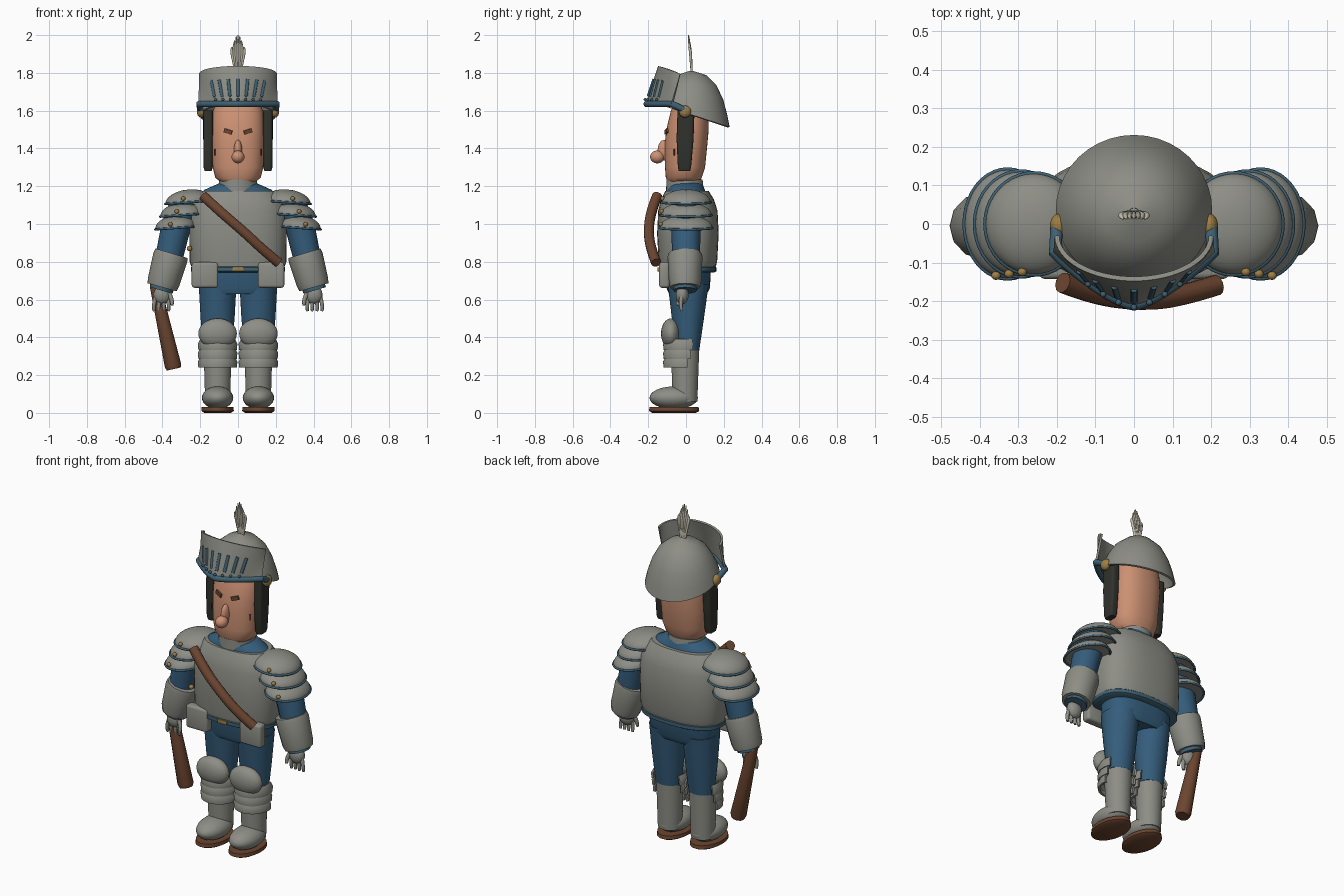
import bpy, bmesh
from math import sin, cos, pi, radians
from mathutils import Vector

if "Cube" in bpy.data.objects:
    bpy.data.objects.remove(bpy.data.objects["Cube"], do_unlink=True)


def material(name, *rgb):
    m = bpy.data.materials.new(name)
    m.use_nodes = True
    m.diffuse_color = (*rgb, 1)
    m.node_tree.nodes["Principled BSDF"].inputs["Base Color"].default_value = (*rgb, 1)
    return m


STEEL = material("steel grey", .27, .27, .24)
BLUE = material("cloth blue", .035, .11, .2)
TEAL = material("trim teal", .05, .12, .17)
BROWN = material("wood brown", .15, .06, .03)
SKIN = material("skin", .6, .28, .17)
HAIR = material("dark hair", .03, .032, .025)
GOLD = material("brass", .35, .21, .06)
CREAM = material("plume cream", .55, .52, .42)


def finish(o, mat, angle=40):
    o.data.materials.append(mat)
    bpy.ops.object.select_all(action='DESELECT')
    bpy.context.view_layer.objects.active = o
    o.select_set(True)
    bpy.ops.object.convert(target='MESH')
    bpy.ops.object.shade_smooth_by_angle(angle=radians(angle))
    return o


def add(name, data):
    o = bpy.data.objects.new(name, data)
    bpy.context.collection.objects.link(o)
    return o


def skin_rows(name, rows, mat, loop=True, caps=True, thick=0):
    """Join rows of points into a surface, capped or given a thickness."""
    bm = bmesh.new()
    vs = [[bm.verts.new(p) for p in row] for row in rows]
    n = len(rows[0])
    for a, b in zip(vs, vs[1:]):
        for i in range(n if loop else n - 1):
            j = (i + 1) % n
            bm.faces.new((a[i], a[j], b[j], b[i]))
    if caps:
        bm.faces.new(vs[0][::-1])
        bm.faces.new(vs[-1])
    bmesh.ops.recalc_face_normals(bm, faces=bm.faces)
    me = bpy.data.meshes.new(name)
    bm.to_mesh(me)
    bm.free()
    o = add(name, me)
    if thick:
        mod = o.modifiers.new("thickness", 'SOLIDIFY')
        mod.thickness = thick
        mod.offset = 0
    return finish(o, mat)


def loft(name, rings, mat, cx=0, power=2, arc=(0, 360), n=40, tilt=0, **kw):
    """Rings are (z, rx, ry, cy) with an optional own forward tilt."""
    full = arc == (0, 360)
    rows = []
    for z, rx, ry, cy, *t in rings:
        slope = t[0] if t else tilt
        row = []
        for i in range(n if full else n + 1):
            a = radians(arc[0] + (arc[1] - arc[0]) * i / n)
            c, s = cos(a), sin(a)
            x = rx * abs(c) ** (2 / power) * (1 if c > 0 else -1)
            y = ry * abs(s) ** (2 / power) * (1 if s > 0 else -1)
            row.append((cx + x, cy + y, z + slope * y))
        rows.append(row)
    return skin_rows(name, rows, mat, loop=full, **kw)


def ball(name, loc, r, mat):
    bpy.ops.mesh.primitive_uv_sphere_add(segments=28, ring_count=16, location=loc)
    o = bpy.context.object
    o.name, o.scale = name, r
    return finish(o, mat)


def box(name, loc, size, mat, rot=(0, 0, 0), bevel=0):
    bpy.ops.mesh.primitive_cube_add(size=1, location=loc, rotation=rot)
    o = bpy.context.object
    o.name, o.scale = name, size
    bpy.ops.object.transform_apply(location=False, rotation=False)
    if bevel:
        m = o.modifiers.new("bevel", 'BEVEL')
        m.width, m.segments = bevel, 3
    return finish(o, mat)


def tube(name, pts, radius, mat, sizes=None, smooth=False, cyclic=False):
    cu = bpy.data.curves.new(name, 'CURVE')
    cu.dimensions = '3D'
    cu.bevel_depth, cu.bevel_resolution, cu.use_fill_caps = radius, 4, True
    sp = cu.splines.new('NURBS' if smooth else 'POLY')
    sp.points.add(len(pts) - 1)
    for i, p in enumerate(pts):
        sp.points[i].co = (*p, 1)
        sp.points[i].radius = sizes[i] if sizes else 1
    sp.use_cyclic_u = cyclic
    if smooth:
        sp.order_u, sp.use_endpoint_u = 3, True
    return finish(add(name, cu), mat)


# Torso, shirt and belt
loft("pelvis", [(.63, .19, .1, .01), (.66, .2, .115, .012), (.78, .205, .12, .012)], BLUE, power=2.6)
loft("cuirass", [(.77, .245, .148, .008), (.8, .256, .155, .01), (.95, .258, .163, .01),
                 (1.07, .255, .157, .01), (1.13, .235, .14, .008), (1.175, .195, .115, .005)],
     STEEL, power=2.5)
loft("shirt_neck", [(1.13, .215, .11, .005), (1.18, .18, .1, 0), (1.22, .09, .085, 0)], BLUE)
loft("collar", [(1.17, .103, .1, -.005), (1.235, .1, .096, -.008)], STEEL)
loft("belt", [(.742, .236, .14, .008), (.75, .25, .153, .008), (.77, .25, .153, .008), (.778, .24, .145, .008)],
     TEAL, power=2.5)
box("buckle", (0, -.146, .76), (.06, .012, .022), GOLD, bevel=.003)
ball("side_stud", (-.257, -.07, .87), (.014, .014, .014), GOLD)
tube("chest_strap", [(-.185, -.152, 1.15), (-.1, -.185, 1.07), (.03, -.2, .96), (.13, -.185, .865),
                     (.215, -.158, .795)], .027, BROWN, smooth=True)

# Limbs and limb armour
for s, side in ((1, "left"), (-1, "right")):
    lx = s * .108
    loft(side + "_leg", [(.33, .074, .06, .01), (.5, .09, .085, .01), (.68, .1, .108, .012)], BLUE, cx=lx)
    loft(side + "_boot_shaft", [(.06, .066, .065, -.005), (.2, .07, .07, -.005), (.36, .075, .076, -.005)],
         STEEL, cx=lx)
    ball(side + "_boot", (lx, -.065, .08), (.083, .128, .06), STEEL)
    loft(side + "_sole", [(0, .07, .115, -.063), (.01, .086, .133, -.063), (.03, .084, .13, -.063)],
         BROWN, cx=lx)
    ball(side + "_knee_cap", (lx, -.08, .42), (.102, .052, .08), STEEL)
    for k in range(3):
        z = .24 + k * .047
        loft(f"{side}_shin_plate_{k}", [(z, .096, .102, -.01), (z + .03, .099, .106, -.01), (z + .055, .086, .09, -.01)],
             STEEL, cx=lx, arc=(170 - k * 8, 370 + k * 8), caps=False, thick=.012)
    box(side + "_hip_plate", (s * .175, -.115, .73), (.14, .055, .135), STEEL, bevel=.014)

    # Arm, gauntlet and hand
    tube(side + "_arm", [(s * .275, 0, 1.12), (s * .33, 0, .98), (s * .37, 0, .8)], .08, BLUE, sizes=(1, .98, .9))
    tube(side + "_gauntlet", [(s * .352, -.005, .845), (s * .358, -.005, .825), (s * .395, -.005, .69),
                              (s * .402, -.005, .665)], .09, STEEL, sizes=(.98, 1.03, .95, .88))
    tube(side + "_cuff_trim", [(s * .398, -.005, .675), (s * .406, -.005, .648)], .062, TEAL)
    ball(side + "_palm", (s * .402, -.02, .625), (.045, .034, .05), STEEL)
    for f in range(4):
        x = .373 + f * .02
        tube(f"{side}_finger_{f}", [(s * x, -.022, .62), (s * (x + .008 * (f - 1)), -.032, .575),
                                    (s * (x + .006 * (f - 1)), -.022, .54)], .011, STEEL, sizes=(1, 1, .7), smooth=True)
    tube(side + "_thumb", [(s * .37, -.03, .64), (s * .345, -.04, .6), (s * .35, -.045, .57)], .012,
         STEEL, sizes=(1, 1, .7), smooth=True)

    # Shoulder plates, each with a rim and a stud
    for k in range(3):
        cx, rx, ry, z = .26 + k * .034, .125 - k * .007, .131 + k * .005, 1.115 - k * .068
        rings = [(z + .068 * sin(t), s * rx * cos(t), ry * cos(t), 0) for t in [i * pi / 18 for i in range(9)]]
        plate = loft(f"{side}_shoulder_plate_{k}", rings, STEEL, cx=s * cx)
        rim = tube(f"{side}_shoulder_rim_{k}", [(s * cx + rx * cos(a), ry * sin(a), z)
                   for a in [i * pi / 20 for i in range(40)]], .006, TEAL, cyclic=True)
        for o in (plate, rim):
            for v in o.data.vertices:
                v.co.z -= .07 * (s * v.co.x - cx)
        ball(f"{side}_shoulder_stud_{k}", (s * (cx + .03), -ry * .95, z + .02), (.012, .011, .012), GOLD)

    # Face details, hair and visor hinge
    box(side + "_eye", (s * .053, -.104, 1.49), (.044, .009, .022), BROWN,
        rot=(0, s * radians(-18), s * radians(16)))
    box(side + "_cheek_mark", (s * .122, -.062, 1.38), (.009, .009, .035), BROWN, rot=(0, 0, s * radians(40)))
    loft(side + "_hair", [(1.28, .018, .03, -.008), (1.3, .024, .035, -.008), (1.45, .026, .045, -.005),
                          (1.6, .026, .045, 0)], HAIR, cx=s * .158, power=4)
    ball(side + "_hinge", (s * .195, -.005, 1.595), (.023, .032, .032), GOLD)

# Head and nose
loft("head", [(1.225, .095, .085, -.012), (1.245, .12, .095, -.012), (1.3, .134, .106, -.005), (1.42, .139, .113, 0),
              (1.5, .14, .112, .008), (1.6, .132, .098, .018), (1.68, .1, .07, .03)], SKIN, power=2.3)
ball("nose_bridge", (0, -.115, 1.39), (.022, .035, .055), SKIN)
ball("nose_tip", (0, -.152, 1.355), (.034, .038, .034), SKIN)

# Helmet bowl
loft("helmet", [(1.575, .197, .19, .035, -.33), (1.62, .185, .178, .035, -.26), (1.68, .162, .157, .035, -.16),
                (1.74, .127, .124, .033, -.08), (1.783, .076, .075, .03, 0), (1.803, .012, .012, .028, 0)],
     STEEL, caps=False, thick=.012)
ball("helmet_crown", (0, .028, 1.798), (.02, .02, .012), STEEL)


# Raised visor: pointed lower edge blended to a round upper edge
def visor_point(t, u):
    low = Vector((.205 * t, -.208 + .135 * abs(t) ** 1.4, 1.635))
    top = Vector((.2 * sin(t * pi / 2), -.03 - .112 * cos(t * pi / 2), 1.835 - .04 * t * t))
    return low.lerp(top, u)


steps = [i / 16 - 1 for i in range(33)]
skin_rows("visor", [[visor_point(t, u / 6) for t in steps] for u in range(7)], STEEL,
          loop=False, caps=False, thick=.012)
edge = [visor_point(t, 0) for t in steps]
tube("visor_band", [(-.2, -.01, 1.605)] + edge + [(.2, -.01, 1.605)], .017, TEAL)
for i in range(-3, 4):
    t = i * .187
    out = Vector((0, -.004, 0))
    tube(f"visor_slot_{i + 4}", [visor_point(t, u) + out for u in (.2, .66)], .009, TEAL)
    ball(f"band_rivet_{i + 4}", visor_point(i * .19, .06) + Vector((0, -.012, .012)), (.008, .008, .008), TEAL)

# Plume strands
for i in range(-3, 4):
    tube(f"plume_strand_{i + 4}", [(i * .004, .03, 1.79), (i * .008, .027, 1.86), (i * .0125, .022, 1.93),
                                   (i * .009, .013, 2 - .007 * i * i)], .008, CREAM, sizes=(.6, .9, 1, .3), smooth=True)

# Wooden club in the right hand
tube("club", [(-.442, 0, .7), (-.438, 0, .67), (-.344, 0, .25), (-.34, 0, .232)], .044, BROWN,
     sizes=(.55, .65, 1, .85))
